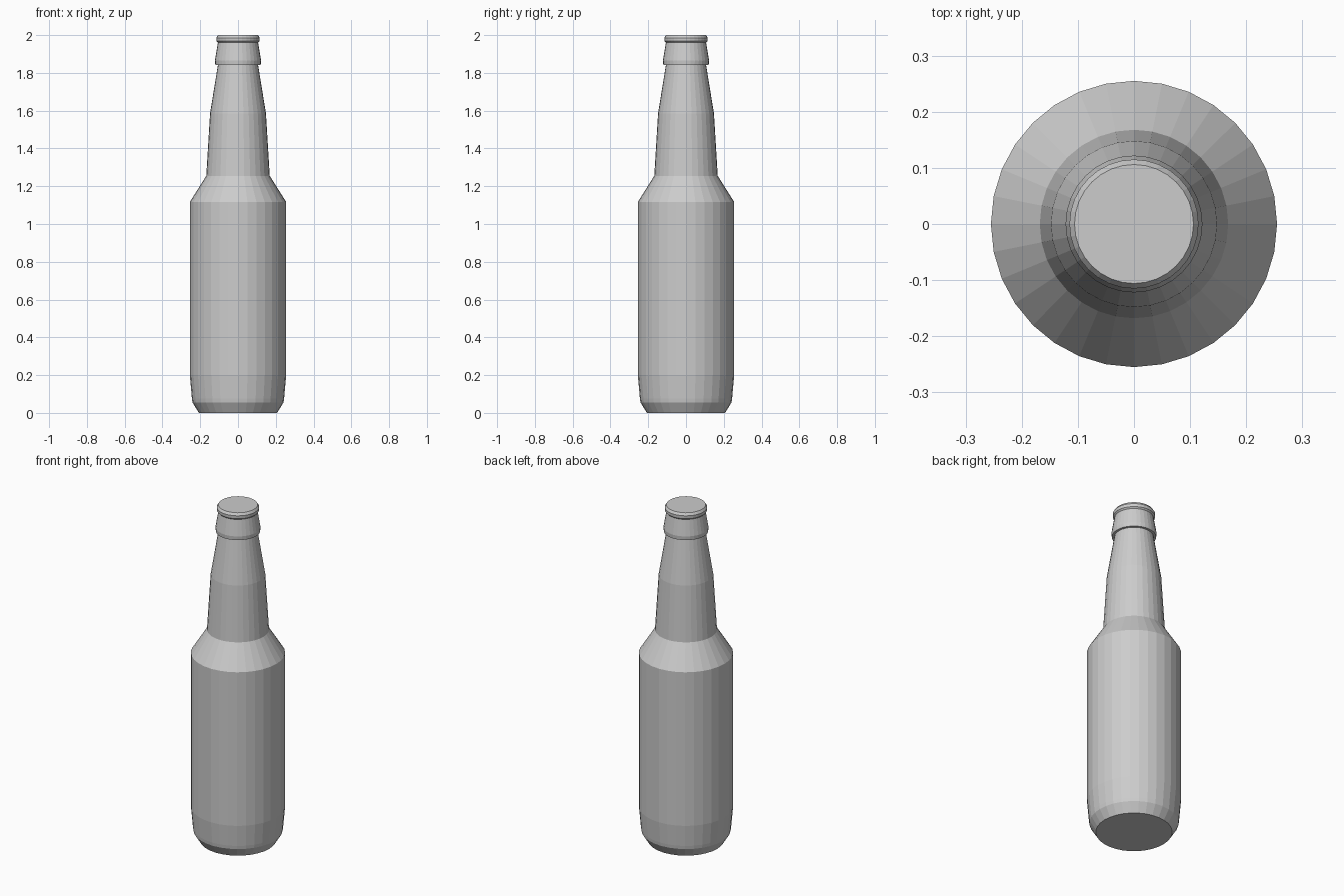
import bpy, bmesh, math

SIDES = 32

cube = bpy.data.objects.get("Cube")
if cube:
    bpy.data.objects.remove(cube, do_unlink=True)

# One plain grey for the whole bottle
grey = bpy.data.materials.new("plain_grey")
grey.use_nodes = True
colour = (0.604, 0.604, 0.604, 1)
grey.diffuse_color = colour
grey.node_tree.nodes["Principled BSDF"].inputs["Base Color"].default_value = colour


def lathe(name, profile):
    """Closed, flat-faced turned solid from (radius, height) pairs, bottom to top."""
    bm = bmesh.new()
    rings = []
    for r, z in profile:
        ring = []
        for i in range(SIDES):
            a = math.tau * i / SIDES
            ring.append(bm.verts.new((r * math.cos(a), r * math.sin(a), z)))
        rings.append(ring)
    for low, high in zip(rings, rings[1:]):
        for i in range(SIDES):
            j = (i + 1) % SIDES
            bm.faces.new((low[i], low[j], high[j], high[i]))
    bm.faces.new(rings[0][::-1])
    bm.faces.new(rings[-1])
    mesh = bpy.data.meshes.new(name)
    bm.to_mesh(mesh)
    bm.free()
    mesh.materials.append(grey)
    obj = bpy.data.objects.new(name, mesh)
    bpy.context.collection.objects.link(obj)
    return obj


# Body: chamfered foot, straight wall, sloped shoulder, tapering neck
lathe("bottle_body", [
    (0.207, 0), (0.241, 0.055), (0.244, 0.075), (0.255, 0.2), (0.255, 1.117),
    (0.168, 1.255), (0.148, 1.585), (0.105, 1.85),
])

# Collar: short upright band, then a taper up to the lip
lathe("neck_collar", [(0.12, 1.843), (0.122, 1.866), (0.106, 1.962)])

# Lip: rounded rim closed by a flat top
lathe("lip", [(0.106, 1.96), (0.114, 1.968), (0.115, 1.986), (0.106, 2.0)])
